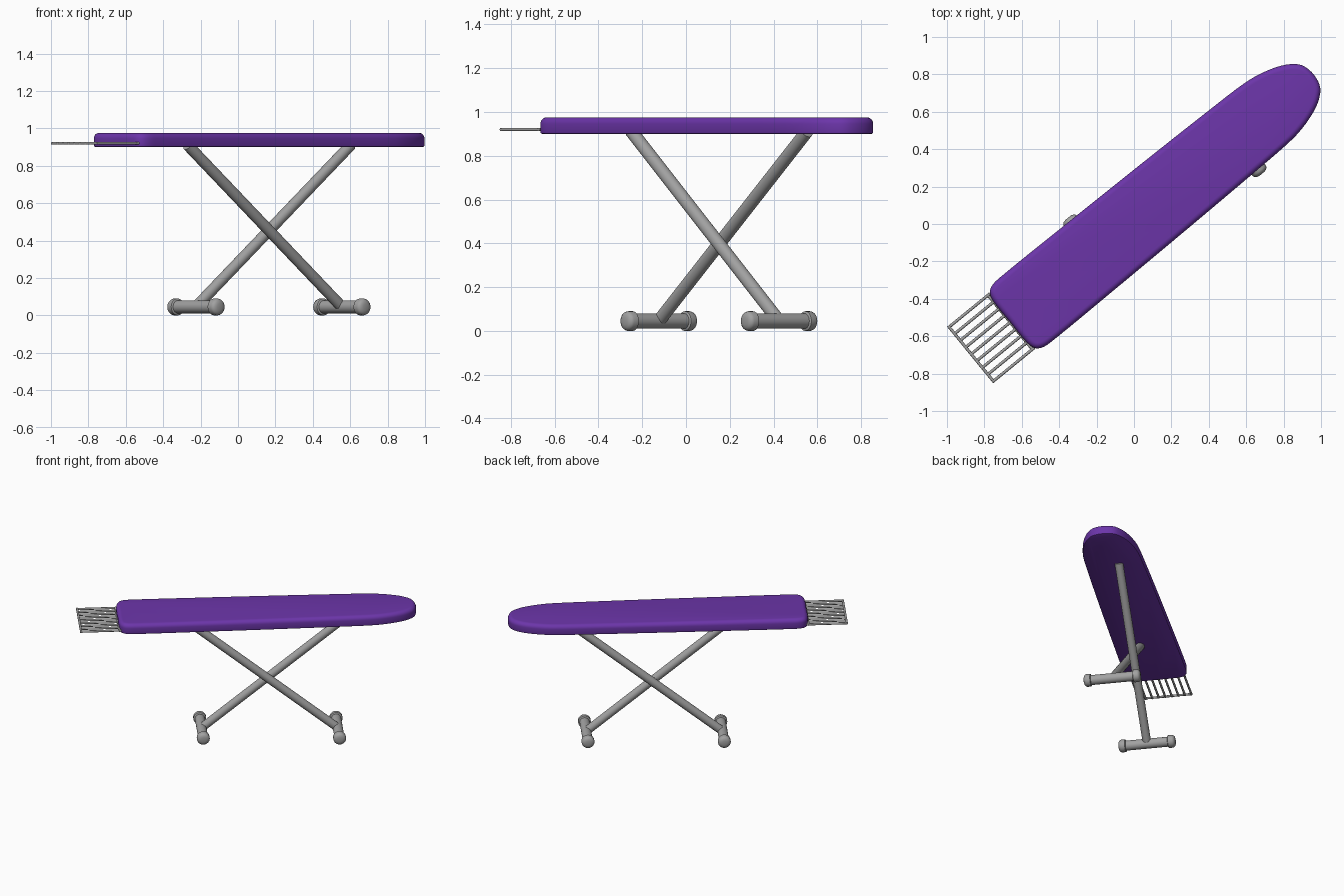
import bpy, bmesh, math
from mathutils import Vector, Matrix

if "Cube" in bpy.data.objects:
    bpy.data.objects.remove(bpy.data.objects["Cube"])

ANGLE = math.radians(39.25)          # the board lies diagonally
MID = 0.012                          # sideways offset of the centre line
FRAME = Matrix.Rotation(ANGLE, 4, 'Z') @ Matrix.Translation((0, MID, 0))


def material(name, rgb):
    m = bpy.data.materials.new(name)
    m.diffuse_color = (*rgb, 1)
    m.use_nodes = True
    m.node_tree.nodes["Principled BSDF"].inputs["Base Color"].default_value = m.diffuse_color
    return m


PURPLE = material("purple_fabric", (0.150, 0.036, 0.400))
GREY = material("grey_metal", (0.36, 0.36, 0.36))


def finish(name, bm, mat):
    """Turn a bmesh in board coordinates into a smooth shaded object."""
    bmesh.ops.recalc_face_normals(bm, faces=bm.faces)
    bm.transform(FRAME)
    me = bpy.data.meshes.new(name)
    bm.to_mesh(me)
    bm.free()
    me.materials.append(mat)
    ob = bpy.data.objects.new(name, me)
    bpy.context.collection.objects.link(ob)
    bpy.ops.object.select_all(action='DESELECT')
    ob.select_set(True)
    bpy.context.view_layer.objects.active = ob
    bpy.ops.object.shade_smooth_by_angle(angle=math.radians(40))
    return ob


def loft(bm, rings):
    """Skin a list of closed point rings and cap both ends."""
    rows = [[bm.verts.new(p) for p in r] for r in rings]
    n = len(rows[0])
    for a, b in zip(rows, rows[1:]):
        for i in range(n):
            bm.faces.new((a[i], a[(i + 1) % n], b[(i + 1) % n], b[i]))
    bm.faces.new(rows[0])
    bm.faces.new(rows[-1])


def lathe(bm, a, b, profile, sides=24):
    """Revolve (distance, radius) pairs about the line from a towards b."""
    a, b = Vector(a), Vector(b)
    rot = (b - a).to_track_quat('Z', 'Y')
    loft(bm, [[a + rot @ Vector((r * math.cos(t), r * math.sin(t), d))
               for t in (2 * math.pi * i / sides for i in range(sides))]
              for d, r in profile])


def tube(bm, a, b, r, sides=24):
    lathe(bm, a, b, [(0, r), ((Vector(b) - Vector(a)).length, r)], sides)


# Padded board: half outline smoothed, mirrored, then lofted with soft edges
half = [(-0.845, 0.0), (-0.845, 0.13), (-0.832, 0.187), (-0.80, 0.212),
        (-0.74, 0.220), (-0.3, 0.218), (0.2, 0.213), (0.7, 0.205),
        (0.94, 0.197), (1.05, 0.178), (1.15, 0.143), (1.215, 0.099),
        (1.24, 0.06), (1.25, 0.0)]
outline = [Vector(p) for p in half] + [Vector((x, -y)) for x, y in half[-2:0:-1]]
n = len(outline)
curve = []
for i in range(n):
    p0, p1, p2, p3 = (outline[(i + k) % n] for k in (-1, 0, 1, 2))
    # tangents limited by segment length so uneven spacing stays smooth
    seg = (p2 - p1).length
    m1 = (p2 - p0).normalized() * seg
    m2 = (p3 - p1).normalized() * seg
    for k in range(4):
        t = k / 4
        curve.append(p1 * (2*t**3 - 3*t*t + 1) + m1 * (t**3 - 2*t*t + t)
                     + p2 * (3*t*t - 2*t**3) + m2 * (t**3 - t*t))


def inset_ring(z, d):
    c, k = [], len(curve)
    for i, p in enumerate(curve):
        tan = (curve[(i + 1) % k] - curve[i - 1]).normalized()
        q = p + Vector((tan.y, -tan.x)) * d
        c.append((q.x, q.y, z))
    return c


bm = bmesh.new()
R = 0.03
rings = [inset_ring(0.900, 0.008), inset_ring(0.903, 0.002), inset_ring(0.91, 0)]
for k in range(7):
    t = math.pi / 2 * k / 6
    rings.append(inset_ring(0.976 - R + R * math.sin(t), R * (1 - math.cos(t))))
loft(bm, rings)
finish("padded_board", bm, PURPLE)

# Crossed legs with foot bars and rounded end caps: foot s, top s, side offset
for tag, foot, top, off in (("rear", -0.253, 0.815, 0.034),
                            ("front", 0.699, -0.365, -0.034)):
    bm = bmesh.new()
    tube(bm, (foot, off, 0.045), (top, off, 0.91), 0.03)
    finish(tag + "_leg", bm, GREY)

    bm = bmesh.new()
    tube(bm, (foot, off - 0.18, 0.045), (foot, off + 0.18, 0.045), 0.035)
    finish(tag + "_foot_bar", bm, GREY)

    for side, s in (("left", 1), ("right", -1)):
        bm = bmesh.new()
        lathe(bm, (foot, off + s * 0.15, 0.045), (foot, off + s * 0.3, 0.045),
              [(0, 0.039), (0.004, 0.045), (0.032, 0.045), (0.042, 0.041),
               (0.049, 0.032), (0.053, 0.018)])
        finish(f"{tag}_foot_cap_{side}", bm, GREY)

# Iron rest: parallel wires joined by two cross wires
bm = bmesh.new()
W, RACK_Z, BARS = 0.187, 0.92, 9
for i in range(BARS):
    y = -W + 2 * W * i / (BARS - 1)
    tube(bm, (-1.122, y, RACK_Z), (-0.83, y, RACK_Z), 0.008, 10)
for x in (-1.114, -0.845):
    tube(bm, (x, -W - 0.007, RACK_Z), (x, W + 0.007, RACK_Z), 0.008, 10)
finish("iron_rest", bm, GREY)
